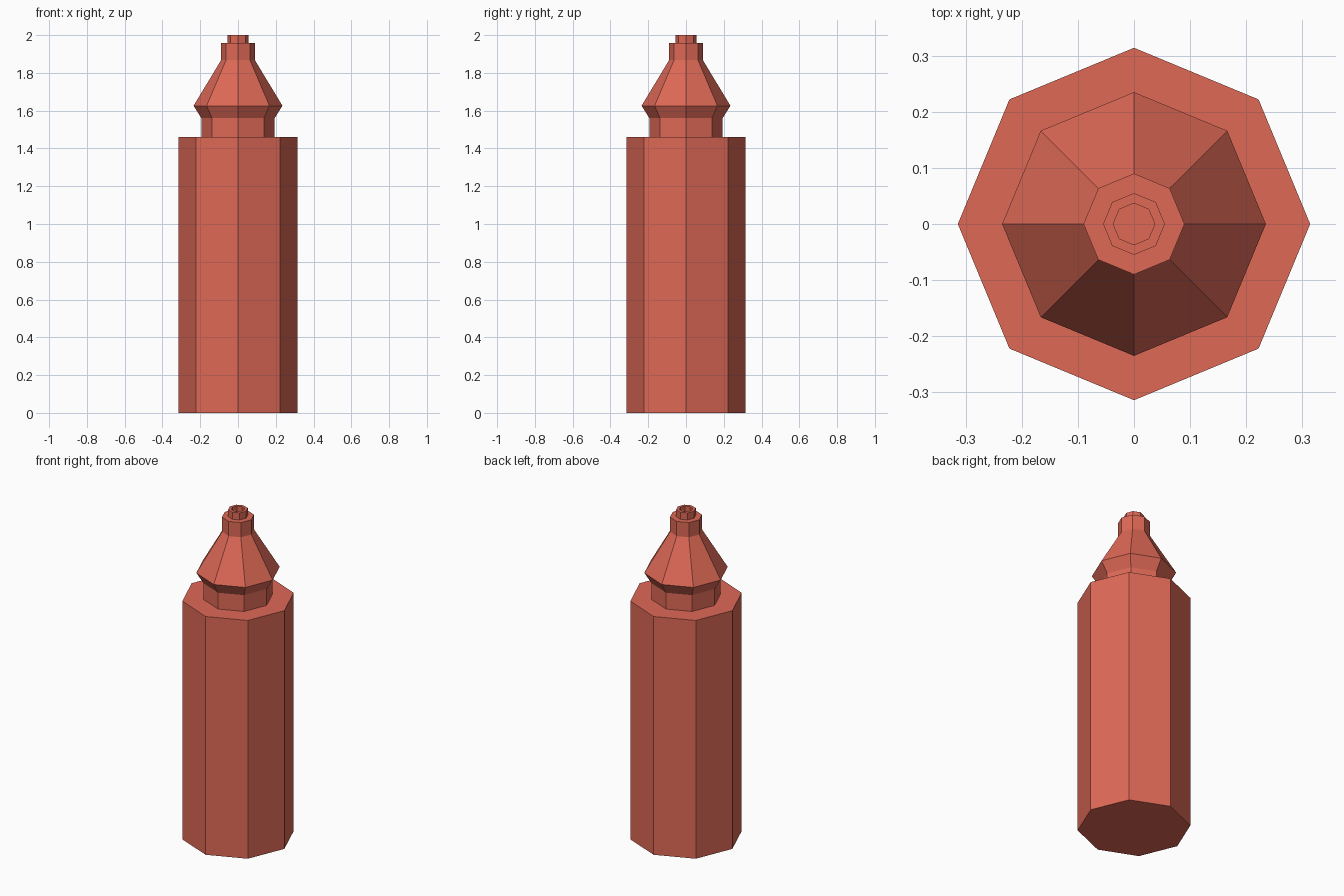
import bpy, bmesh, math

if "Cube" in bpy.data.objects:
    bpy.data.objects.remove(bpy.data.objects["Cube"])

SIDES = 8

red = bpy.data.materials.new("warm_red")
red.diffuse_color = (0.73, 0.140, 0.094, 1)
red.use_nodes = True
red.node_tree.nodes["Principled BSDF"].inputs["Base Color"].default_value = red.diffuse_color


def lathe(name, profile, close_start=False, close_end=False):
    """Revolve (radius, z) points into a flat-faced octagonal shell."""
    bm = bmesh.new()
    rings = []
    for r, z in profile:
        rings.append([bm.verts.new((r * math.cos(2 * math.pi * i / SIDES),
                                    r * math.sin(2 * math.pi * i / SIDES), z))
                      for i in range(SIDES)])
    for a, b in zip(rings, rings[1:]):
        for i in range(SIDES):
            j = (i + 1) % SIDES
            bm.faces.new((a[i], a[j], b[j], b[i]))
    if close_start:
        bm.faces.new(rings[0][::-1])
    if close_end:
        bm.faces.new(rings[-1])
    me = bpy.data.meshes.new(name)
    bm.to_mesh(me)
    bm.free()
    me.materials.append(red)
    ob = bpy.data.objects.new(name, me)
    bpy.context.collection.objects.link(ob)
    return ob


# Tall body with flat shoulder
lathe("body", [(0.314, 0), (0.314, 1.46), (0.194, 1.46)], close_start=True)
# Narrow neck
lathe("neck", [(0.194, 1.46), (0.194, 1.56)])
# Flared cone cap with short collar
lathe("cone_cap", [(0.194, 1.56), (0.235, 1.626), (0.09, 1.867),
                   (0.09, 1.957), (0.055, 1.957)])
# Hollow nozzle tip
lathe("nozzle", [(0.055, 1.957), (0.055, 2.0), (0.037, 2.0), (0.037, 1.957)],
      close_end=True)
